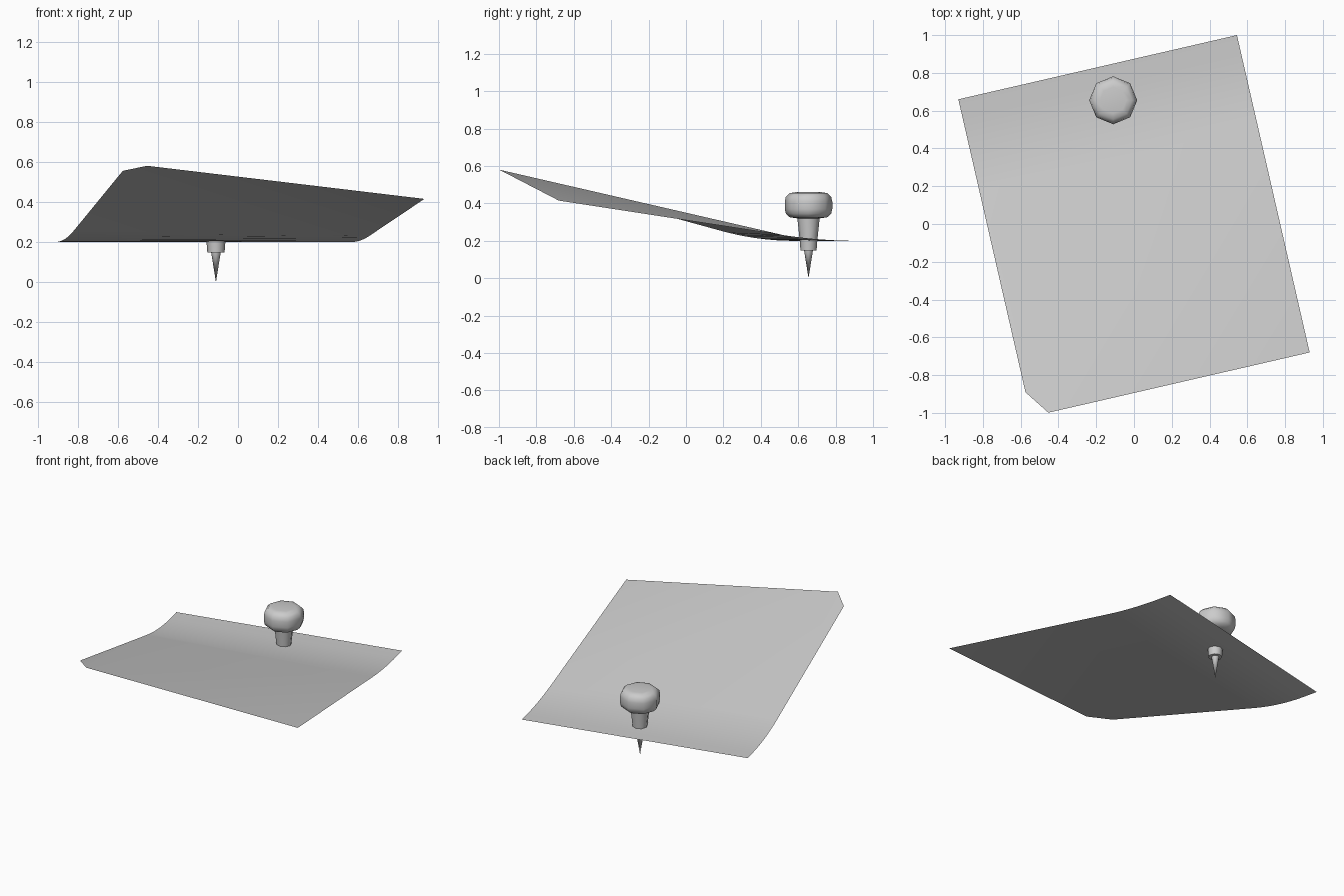
import bpy
import bmesh
from math import cos, sin, pi, radians
from mathutils import Vector

cube = bpy.data.objects.get("Cube")
if cube:
    bpy.data.objects.remove(cube, do_unlink=True)

# One plain grey for everything
grey = bpy.data.materials.new("plain_grey")
grey.use_nodes = True
grey.diffuse_color = (0.6, 0.6, 0.6, 1)
grey.node_tree.nodes["Principled BSDF"].inputs["Base Color"].default_value = (0.6, 0.6, 0.6, 1)


def finish(name, bm, angle):
    mesh = bpy.data.meshes.new(name)
    bm.to_mesh(mesh)
    bm.free()
    mesh.materials.append(grey)
    mesh.shade_smooth()
    mesh.set_sharp_from_angle(angle=radians(angle))
    obj = bpy.data.objects.new(name, mesh)
    bpy.context.collection.objects.link(obj)
    return obj


# Paper sheet: flat under the pin, then curling upward, more on its right side
BACK_RIGHT = Vector((-0.93, 0.66))
ACROSS = Vector((1.475, 0.34))
DOWN = Vector((0.385, -1.68))
BEND_START, BEND_END, SLOPE = 0.05, 0.285, 0.47


def sheet_point(s, t):
    """s runs across the sheet, t from the pinned edge to the free edge."""
    p = BACK_RIGHT + ACROSS * s + DOWN * t
    bend = min(max(t - BEND_START, 0), BEND_END - BEND_START)
    lift = SLOPE * (bend ** 2 / (2 * (BEND_END - BEND_START)) + max(t - BEND_END, 0))
    return (p.x, p.y, 0.2 + lift * (1 - 0.45 * s))


bm = bmesh.new()
steps = 8
rows = [0] + [BEND_START + (BEND_END - BEND_START) * i / steps for i in range(steps + 1)]
pairs = [[bm.verts.new(sheet_point(s, t)) for s in (0, 1)] for t in rows]
for (a, b), (c, d) in zip(pairs, pairs[1:]):
    bm.faces.new((a, c, d, b))
# Free end with one clipped corner, folded along its diagonal
left, right = pairs[-1]
clip_side, clip_front, corner = [bm.verts.new(sheet_point(s, t))
                                 for s, t in ((0, 0.923), (0.062, 1), (1, 1))]
for tri in ((clip_front, corner, right), (clip_front, right, left), (clip_front, left, clip_side)):
    bm.faces.new(tri)
finish("paper_sheet", bm, 60)


# Push pin: eight-sided turned parts
def turned(name, profile, sides=8, angle=60):
    bm = bmesh.new()
    rings = []
    for r, z in profile:
        if r == 0:
            rings.append([bm.verts.new((0, 0, z))] * sides)
        else:
            rings.append([bm.verts.new((r * cos(2 * pi * i / sides), r * sin(2 * pi * i / sides), z))
                          for i in range(sides)])
    for low, high in zip(rings, rings[1:]):
        for i in range(sides):
            j = (i + 1) % sides
            corners = list(dict.fromkeys((low[i], low[j], high[j], high[i])))
            bm.faces.new(corners)
    obj = finish(name, bm, angle)
    obj.location = (-0.11, 0.655, 0)
    return obj


turned("pin_head", [(0, 0.32), (0.06, 0.32), (0.1, 0.326), (0.121, 0.345), (0.127, 0.37),
                    (0.127, 0.41), (0.121, 0.436), (0.1, 0.455), (0.07, 0.46), (0, 0.46)])
turned("pin_neck", [(0, 0.148), (0.043, 0.148), (0.047, 0.2), (0.06, 0.325)])
turned("pin_needle", [(0, 0), (0.024, 0.15)])
